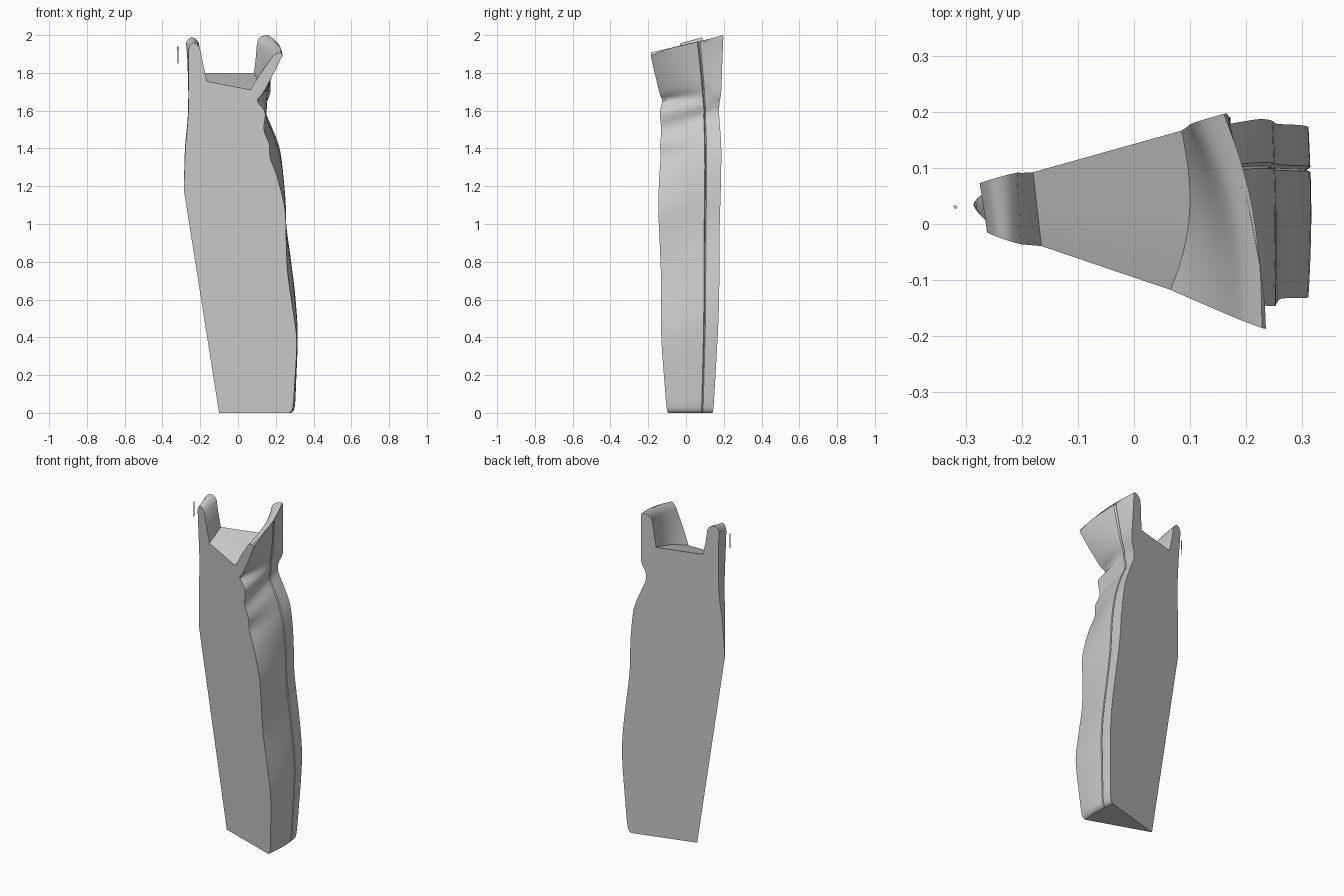
import bpy, bmesh, math
from mathutils import Vector

cube = bpy.data.objects.get("Cube")
if cube:
    bpy.data.objects.remove(cube, do_unlink=True)

grey = bpy.data.materials.new("light_grey")
grey.use_nodes = True
colour = (0.6, 0.6, 0.6, 1)
grey.diffuse_color = colour
grey.node_tree.nodes["Principled BSDF"].inputs["Base Color"].default_value = colour


def spline(points, steps=4):
    """Smooth curve through points (Catmull-Rom), any number of values each."""
    pts = [points[0]] + points + [points[-1]]
    out = []
    for a, b, c, d in zip(pts, pts[1:], pts[2:], pts[3:]):
        for i in range(steps):
            t = i / steps
            out.append(tuple(
                0.5 * (2 * q + (r - p) * t + (2 * p - 5 * q + 4 * r - s) * t * t
                       + (3 * q - p - 3 * r + s) * t ** 3)
                for p, q, r, s in zip(a, b, c, d)))
    return out + [points[-1]]


# Each station: x, z on the front cut, x, z on the back cut, outward bulge between.
# Outer side with diagonal folds, from the foot up to the flared rim
outer = spline([
    (.272, 0, .272, 0, .008), (.290, .03, .290, .03, .010),
    (.300, .16, .300, .18, .008), (.311, .38, .311, .45, .005),
    (.290, .55, .305, .60, .005), (.262, .75, .284, .78, .004),
    (.254, .95, .255, 1.00, .002), (.248, 1.08, .246, 1.18, .004),
    (.210, 1.24, .232, 1.33, .008), (.170, 1.35, .215, 1.42, .008),
    (.166, 1.42, .180, 1.51, .006), (.137, 1.50, .148, 1.59, .000),
    (.144, 1.59, .150, 1.64, .006), (.102, 1.65, .170, 1.69, .000),
    (.130, 1.69, .172, 1.76, .010), (.185, 1.79, .168, 1.87, .016),
    (.235, 1.89, .166, 1.99, .020)])
# Rounded lip and inner face of the rim, down to the recessed floor
lip = spline([(.228, 1.908, .160, 2.0, .020), (.195, 1.898, .130, 1.995, .020),
              (.170, 1.868, .104, 1.97, .022), (.115, 1.79, .094, 1.88, .024),
              (.065, 1.71, .085, 1.80, .024)], 3)
# Small prong: inner face, rounded top, outer face
prong_inner = [(-.165, 1.755, -.180, 1.80, 0), (-.185, 1.85, -.198, 1.89, 0)]
prong_top = spline([(-.202, 1.93, -.208, 1.96, 0), (-.222, 1.955, -.228, 1.983, 0),
                    (-.246, 1.955, -.255, 1.985, 0), (-.262, 1.925, -.275, 1.96, 0)], 3)
prong_outer = spline([(-.262, 1.85, -.268, 1.87, 0), (-.262, 1.60, -.262, 1.60, -.002),
                      (-.278, 1.40, -.278, 1.40, -.003), (-.2865, 1.18, -.2865, 1.18, 0)], 3)
foot_tip = [(-.1, 0, -.1, 0, 0)]
profile = foot_tip + outer + lip + prong_inner + prong_top + prong_outer

SEAM = 0.76
columns = [0, .08, .16, .25, .35, .45, .55, .64, .70, .745, SEAM, .775, .83, .9, 1]


def wedge_point(station, t, seamed):
    """Point between the two flat cuts, which meet along a leaning edge."""
    xf, zf, xb, zb, bulge = station
    x = xf + (xb - xf) * t + bulge * math.sin(math.pi * t)
    z = zf + (zb - zf) * t
    if seamed:
        if t == SEAM:
            x -= 0.009
        rise = min(1, max(0, (z - 1.6) / 0.35))
        t -= 0.17 * rise * math.sin(math.pi * t)   # seam drifts forward at the rim
    reach = max(0, x + 0.1 + 0.158 * z)
    return Vector((x, 0.035 + reach * (-0.35 + 0.63 * t), z))


def make_object(name, bm):
    bmesh.ops.recalc_face_normals(bm, faces=bm.faces)
    mesh = bpy.data.meshes.new(name)
    bm.to_mesh(mesh)
    bm.free()
    mesh.materials.append(grey)
    obj = bpy.data.objects.new(name, mesh)
    bpy.context.collection.objects.link(obj)
    return obj


# Wedge-shaped body: profile swept from the front cut to the back cut
bm = bmesh.new()
rows = []
for t in columns:
    rows.append([bm.verts.new(wedge_point(s, t, 1 <= i <= len(outer)))
                 for i, s in enumerate(profile)])
n = len(profile)
for a, b in zip(rows, rows[1:]):
    for i in range(n):
        j = (i + 1) % n
        bm.faces.new((a[i], a[j], b[j], b[i]))
bm.faces.new(rows[0])
bm.faces.new(list(reversed(rows[-1])))
bmesh.ops.remove_doubles(bm, verts=bm.verts, dist=0.0004)
bmesh.ops.dissolve_degenerate(bm, edges=bm.edges, dist=0.0001)
body = make_object("sleeve_wedge", bm)

bpy.ops.object.select_all(action='DESELECT')
body.select_set(True)
bpy.context.view_layer.objects.active = body
bpy.ops.object.shade_smooth_by_angle(angle=math.radians(35))

# Loose thin sliver beside the small prong
bm = bmesh.new()
bmesh.ops.create_cone(bm, cap_ends=True, segments=4, radius1=0.002, radius2=0.004, depth=0.09)
bmesh.ops.translate(bm, verts=bm.verts, vec=(-0.318, 0.03, 1.895))
make_object("loose_sliver", bm)
